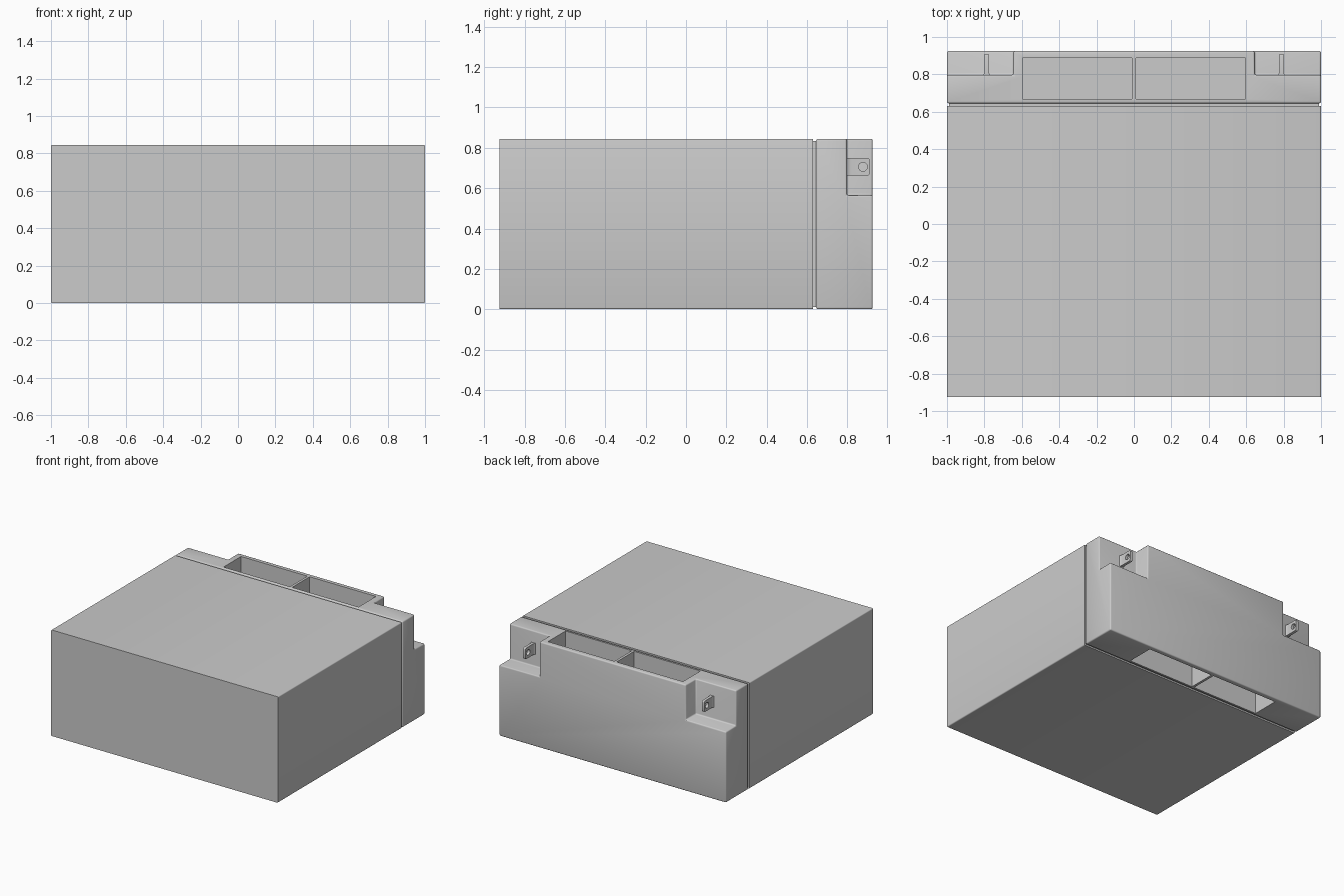
import bpy, bmesh, math
from mathutils import Vector

if "Cube" in bpy.data.objects:
    bpy.data.objects.remove(bpy.data.objects["Cube"])

H = 0.845  # overall height


def finish(name, bm):
    bmesh.ops.recalc_face_normals(bm, faces=bm.faces)
    me = bpy.data.meshes.new(name)
    bm.to_mesh(me)
    bm.free()
    ob = bpy.data.objects.new(name, me)
    bpy.context.collection.objects.link(ob)
    return ob


def box(name, lo, hi):
    bm = bmesh.new()
    bmesh.ops.create_cube(bm, size=1)
    for v in bm.verts:
        v.co = Vector([(a + b) / 2 + c * (b - a) for a, b, c in zip(lo, hi, v.co)])
    return finish(name, bm)


def prism(name, outline, z0, z1):
    """Extrude an XY outline upward."""
    bm = bmesh.new()
    face = bm.faces.new([bm.verts.new((x, y, z0)) for x, y in outline])
    ext = bmesh.ops.extrude_face_region(bm, geom=[face])
    moved = [g for g in ext['geom'] if isinstance(g, bmesh.types.BMVert)]
    bmesh.ops.translate(bm, verts=moved, vec=(0, 0, z1 - z0))
    return finish(name, bm)


def apply(ob, mod):
    bpy.ops.object.select_all(action='DESELECT')
    bpy.context.view_layer.objects.active = ob
    ob.select_set(True)
    bpy.ops.object.modifier_apply(modifier=mod.name)


def cut(ob, cutter):
    m = ob.modifiers.new("cut", 'BOOLEAN')
    m.operation, m.solver, m.object = 'DIFFERENCE', 'EXACT', cutter
    apply(ob, m)
    bpy.data.objects.remove(cutter)


def bevel_edges(ob, width, test, segments=3):
    bm = bmesh.new()
    bm.from_mesh(ob.data)
    edges = [e for e in bm.edges if test(*[v.co for v in e.verts])]
    bmesh.ops.bevel(bm, geom=edges, offset=width, segments=segments,
                    profile=0.5, affect='EDGES', clamp_overlap=True)
    bm.to_mesh(ob.data)
    bm.free()


def smooth(ob):
    bpy.ops.object.select_all(action='DESELECT')
    bpy.context.view_layer.objects.active = ob
    ob.select_set(True)
    bpy.ops.object.shade_smooth_by_angle(angle=math.radians(35))


# Main case, rounded along its long edges
case = box("case_body", (-1, -0.925, 0), (1, 0.63, H))
bevel_edges(case, 0.008, lambda a, b: abs(a.y - b.y) > 0.5)
smooth(case)

# Recessed seam between case and end cap
box("seam_core", (-0.988, 0.62, 0.012), (0.988, 0.655, H - 0.012))

# End cap with stepped terminal corners
cap = box("end_cap", (-1, 0.645, 0), (1, 0.925, H))
for s in (-1, 1):
    xs = sorted((0.645 * s, 1.2 * s))
    cut(cap, box("notch", (xs[0], 0.797, 0.565), (xs[1], 1.1, 1.1)))
m = cap.modifiers.new("round", 'BEVEL')
m.width, m.segments, m.limit_method = 0.01, 3, 'ANGLE'
apply(cap, m)

# Hand-hold pockets above and below a thin web, split by a centre rib
for s in (-1, 1):
    xs = sorted((0.01 * s, 0.595 * s))
    for z0, z1 in ((-0.1, 0.41), (0.435, 1.0)):
        cut(cap, box("pocket", (xs[0], 0.668, z0), (xs[1], 0.888, z1)))
smooth(cap)

# Blade terminals: flared root, rounded tip, bolt hole
for s, side in ((-1, "left"), (1, "right")):
    half = [(0.018, 0.79), (0.018, 0.799), (0.013, 0.806), (0.011, 0.818), (0.011, 0.91)]
    outline = half + [(-x, y) for x, y in reversed(half)]
    tab = prism("terminal_" + side, [(0.788 * s + x, y) for x, y in outline], 0.662, 0.75)
    bevel_edges(tab, 0.012, lambda a, b: abs(a.x - b.x) > 0.015 and a.y > 0.9 and b.y > 0.9)
    bm = bmesh.new()
    bmesh.ops.create_cone(bm, cap_ends=True, segments=24, radius1=0.022, radius2=0.022, depth=0.1)
    for v in bm.verts:
        v.co = Vector((0.788 * s + v.co.z, 0.877 + v.co.x, 0.706 + v.co.y))
    cut(tab, finish("bolt_hole", bm))
    smooth(tab)
